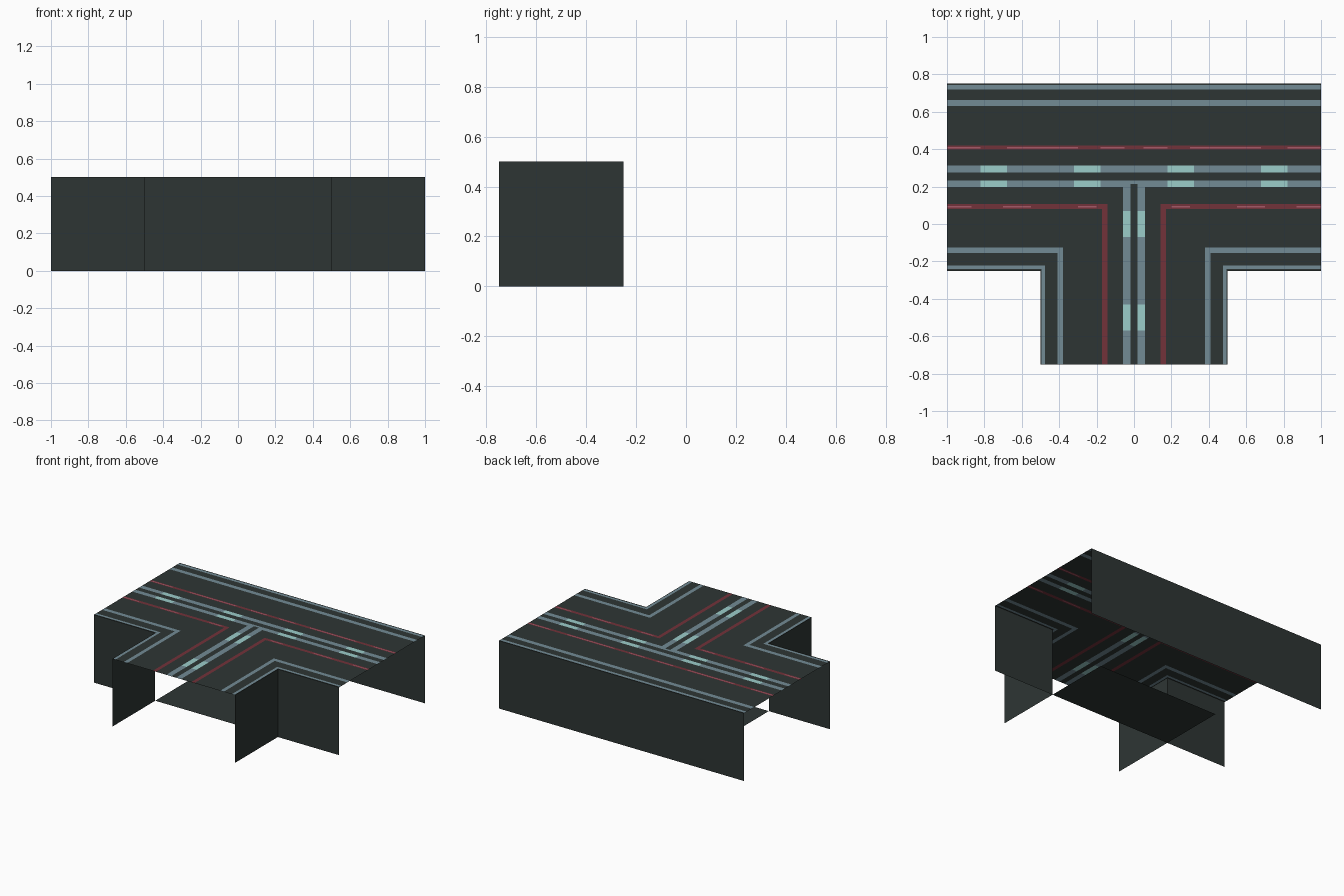
import bpy, bmesh

if "Cube" in bpy.data.objects:
    bpy.data.objects.remove(bpy.data.objects["Cube"])


def material(name, rgb):
    m = bpy.data.materials.new(name)
    m.diffuse_color = (*rgb, 1.0)
    m.use_nodes = True
    m.node_tree.nodes["Principled BSDF"].inputs["Base Color"].default_value = m.diffuse_color
    return m


DARK, BLUE, RED, CYAN, PINK = range(5)
mats = [material("dark_metal", (0.027, 0.036, 0.034)),
        material("blue_grey_stripe", (0.17, 0.26, 0.30)),
        material("red_stripe", (0.17, 0.032, 0.042)),
        material("cyan_lamp", (0.33, 0.61, 0.59)),
        material("pink_glow", (0.38, 0.10, 0.14))]


def finish(name, bm):
    me = bpy.data.meshes.new(name)
    bm.to_mesh(me)
    bm.free()
    for m in mats:
        me.materials.append(m)
    ob = bpy.data.objects.new(name, me)
    bpy.context.collection.objects.link(ob)


def sheet(name, corners):
    bm = bmesh.new()
    bm.faces.new([bm.verts.new(c) for c in corners])
    finish(name, bm)


def wall(name, a, b):
    sheet(name, [(*a, 0), (*b, 0), (*b, 0.5), (*a, 0.5)])


# Painted areas of the roof, mirrored in x: (x0, x1, y0, y1, colour); later ones win
paint = [
    (0, 1, 0.72, 0.742, BLUE), (0, 1, 0.63, 0.663, BLUE),      # back edge lines
    (0, 1, 0.275, 0.312, BLUE), (0, 1, 0.197, 0.233, BLUE),    # centre pair
    (0.02, 0.06, -0.75, 0.233, BLUE), (0, 0.02, -0.75, 0.215, DARK),
    (0, 1, 0.397, 0.42, RED),                                  # red lines
    (0.143, 1, 0.08, 0.106, RED), (0.143, 0.17, -0.75, 0.106, RED),
    (0.38, 1, -0.155, -0.125, BLUE), (0.38, 0.408, -0.75, -0.125, BLUE),
    (0.475, 1, -0.24, -0.222, BLUE), (0.475, 0.495, -0.75, -0.222, BLUE),
]
for cx in (0.25, 0.75):                                        # lamps on the bar
    for y0, y1 in ((0.275, 0.312), (0.197, 0.233)):
        paint.append((cx - 0.07, cx + 0.07, y0, y1, CYAN))
for cy in (0, -0.5):                                           # lamps on the stem
    paint.append((0.02, 0.06, cy - 0.07, cy + 0.07, CYAN))
for x0, x1 in ((0.05, 0.18), (0.3, 0.68), (0.82, 1)):          # bright cores of red lines
    paint.append((x0, x1, 0.404, 0.413, PINK))
for x0, x1 in ((0.2, 0.3), (0.55, 0.7), (0.87, 1)):
    paint.append((x0, x1, 0.089, 0.097, PINK))


# Roof: T-shaped sheet cut along every stripe edge and coloured by area
half = {0, 0.5, 1} | {v for p in paint for v in p[:2]}
xs = sorted({round(s * v, 4) for v in half for s in (1, -1)})
ys = sorted({round(v, 4) for p in paint for v in p[2:4]} | {-0.75, -0.25, 0.75})
bm = bmesh.new()
grid = {(x, y): bm.verts.new((x, y, 0.5)) for x in xs for y in ys}
for xa, xb in zip(xs, xs[1:]):
    for ya, yb in zip(ys, ys[1:]):
        cx, cy = abs(xa + xb) / 2, (ya + yb) / 2
        if cy < -0.25 and cx > 0.5:
            continue
        f = bm.faces.new([grid[xa, ya], grid[xb, ya], grid[xb, yb], grid[xa, yb]])
        for x0, x1, y0, y1, colour in paint:
            if x0 < cx < x1 and y0 < cy < y1:
                f.material_index = colour
bmesh.ops.delete(bm, geom=[v for v in bm.verts if not v.link_faces], context='VERTS')
finish("striped_roof", bm)

# Walls: closed back, inner corners either side of the stem; the three ends stay open
wall("back_wall", (1, 0.75), (-1, 0.75))
wall("left_front_wall", (-1, -0.25), (-0.5, -0.25))
wall("right_front_wall", (0.5, -0.25), (1, -0.25))
wall("left_stem_wall", (-0.5, -0.25), (-0.5, -0.75))
wall("right_stem_wall", (0.5, -0.75), (0.5, -0.25))

# Floor panel under the crossing
sheet("floor_panel", [(-0.5, -0.25, 0), (0.5, -0.25, 0), (0.5, 0.25, 0), (-0.5, 0.25, 0)])
